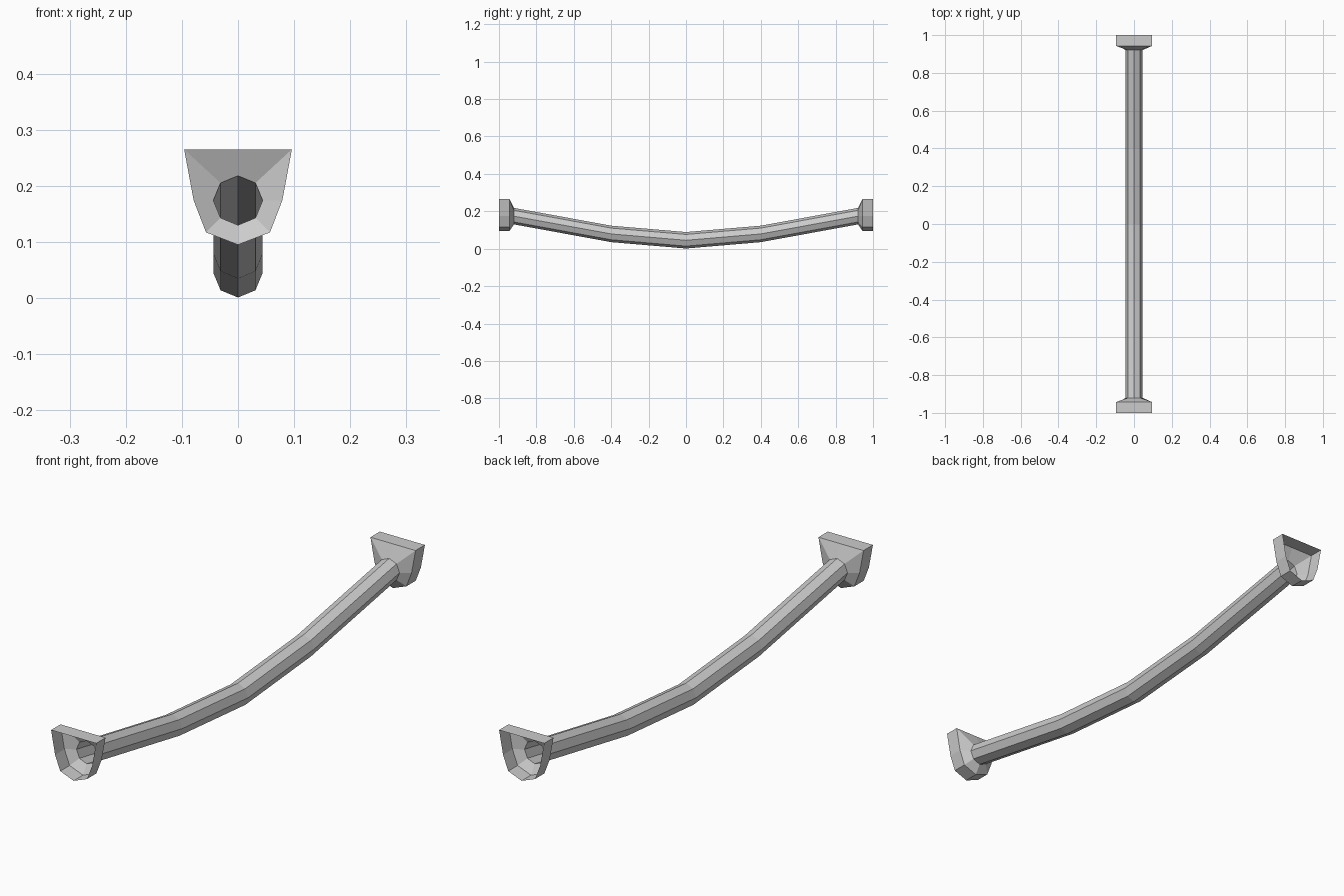
import bpy
import bmesh
from math import sin, cos, pi

cube = bpy.data.objects.get("Cube")
if cube:
    bpy.data.objects.remove(cube, do_unlink=True)

# Plain grey metal
grey = bpy.data.materials.new("grey_metal")
grey.use_nodes = True
colour = (0.6, 0.6, 0.6, 1)
grey.diffuse_color = colour
grey.node_tree.nodes["Principled BSDF"].inputs["Base Color"].default_value = colour

SIDES = 8
RADIUS = 0.044
END_Y, END_Z = 0.92, 0.174


def octagon(y, z):
    """Upright octagon with a corner at the top, centred at height z."""
    angles = [2 * pi * i / SIDES for i in range(SIDES)]
    return [(RADIUS * sin(a), y, z + RADIUS * cos(a)) for a in angles]


def loft(name, rings):
    """Open shell skinned through matching rings of points."""
    bm = bmesh.new()
    loops = [[bm.verts.new(p) for p in ring] for ring in rings]
    for a, b in zip(loops, loops[1:]):
        for i in range(SIDES):
            j = (i + 1) % SIDES
            bm.faces.new((a[i], a[j], b[j], b[i]))
    # Turn every face away from the local centre line
    bm.normal_update()
    for f in bm.faces:
        c = f.calc_center_median()
        owner = next(l for l in loops if f.verts[0] in l)
        axis_z = sum(v.co.z for v in owner) / SIDES
        if f.normal.x * c.x + f.normal.z * (c.z - axis_z) < 0:
            f.normal_flip()
    mesh = bpy.data.meshes.new(name)
    bm.to_mesh(mesh)
    bm.free()
    mesh.materials.append(grey)
    obj = bpy.data.objects.new(name, mesh)
    bpy.context.collection.objects.link(obj)
    return obj


# Sagging hollow bar
path = [(-END_Y, END_Z), (-0.4, 0.079), (0, 0.045), (0.4, 0.079), (END_Y, END_Z)]
loft("curved_bar", [octagon(y, z) for y, z in path])

# Flat-topped hollow end cups, wide rim tapering to the bar
half = [(0, 0.265), (0.096, 0.265), (0.079, 0.174), (0.057, 0.117), (0, 0.095)]
outline = half + [(-x, z) for x, z in half[3:0:-1]]
for side, name in ((-1, "front_end_cup"), (1, "back_end_cup")):
    rims = [[(x, side * y, z) for x, z in outline] for y in (1, 0.943)]
    loft(name, rims + [octagon(side * END_Y, END_Z)])
